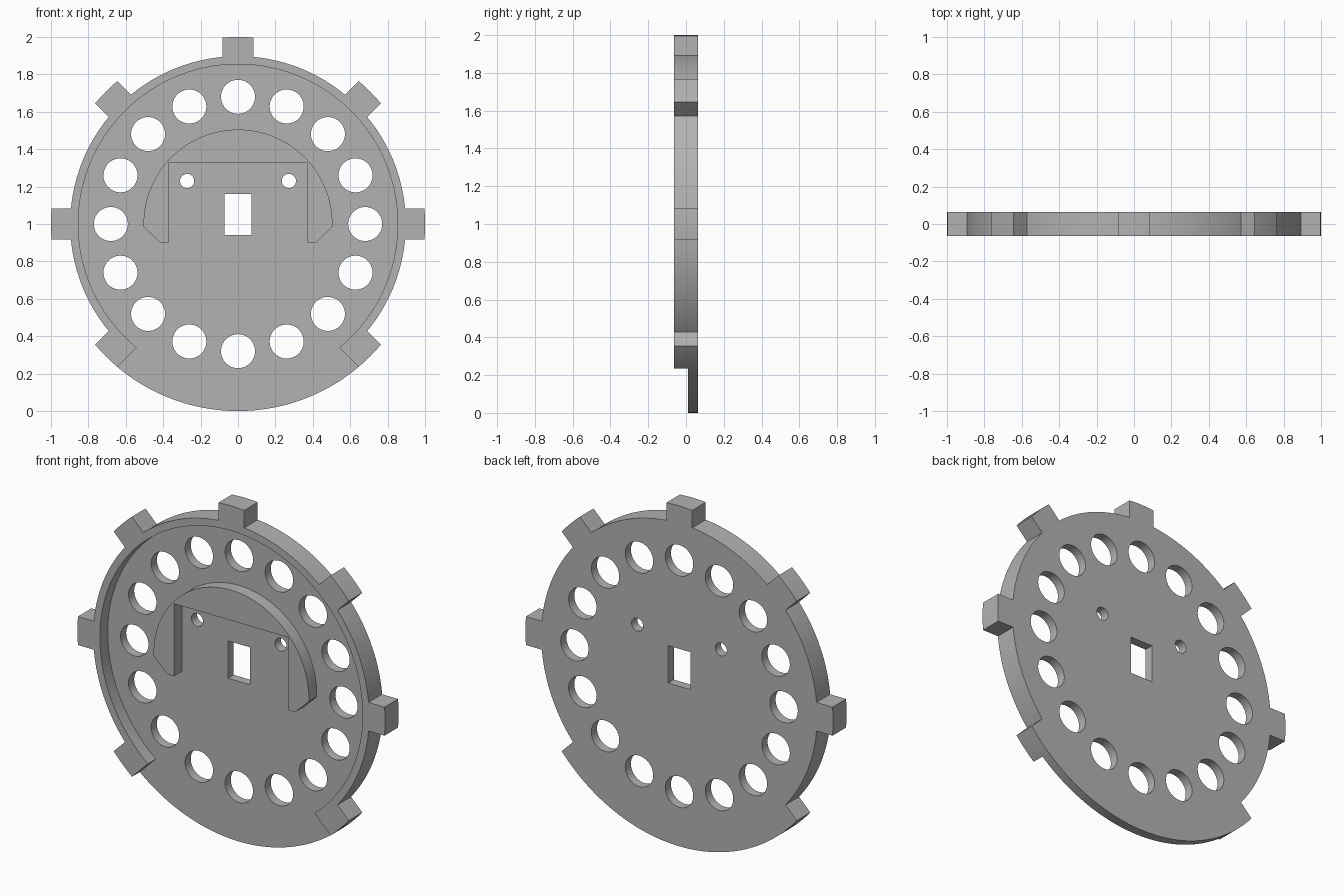
import bpy, math
from mathutils import Matrix

FRONT, STEP, BACK = -0.063, 0.01, 0.063   # depth levels along y
CENTRE = 1.0                              # height of the wheel centre
R_TIP, R_EDGE, R_RIM, TAB = 1.0, 0.897, 0.854, 0.084

old = bpy.data.objects.get("Cube")
if old:
    bpy.data.objects.remove(old, do_unlink=True)

grey = bpy.data.materials.new("plain grey")
grey.use_nodes = True
grey.diffuse_color = (0.45, 0.45, 0.45, 1)
grey.node_tree.nodes["Principled BSDF"].inputs["Base Color"].default_value = (0.45, 0.45, 0.45, 1)


def arc(r, start, end, n, cx=0, cy=0):
    """Points on an arc, angles in radians."""
    return [(cx + r * math.cos(start + (end - start) * i / n),
             cy + r * math.sin(start + (end - start) * i / n)) for i in range(n + 1)]


def circle(r, cx, cy, n=40):
    return arc(r, 0, math.tau, n, cx, cy)[:-1]


def slab(name, loops, y0, y1):
    """Fill closed loops (inner ones become holes) and extrude from y0 to y1."""
    curve = bpy.data.curves.new(name, "CURVE")
    curve.dimensions, curve.fill_mode = "2D", "BOTH"
    curve.extrude = (y1 - y0) / 2
    for loop in loops:
        spline = curve.splines.new("POLY")
        spline.points.add(len(loop) - 1)
        for point, (x, y) in zip(spline.points, loop):
            point.co = (x, y, 0, 1)
        spline.use_cyclic_u = True
    helper = bpy.data.objects.new(name + "_outline", curve)
    bpy.context.collection.objects.link(helper)
    graph = bpy.context.evaluated_depsgraph_get()
    mesh = bpy.data.meshes.new_from_object(helper.evaluated_get(graph))
    bpy.data.objects.remove(helper, do_unlink=True)
    mesh.transform(Matrix.Translation((0, (y0 + y1) / 2, CENTRE)) @ Matrix.Rotation(math.pi / 2, 4, "X"))
    mesh.materials.clear()
    mesh.materials.append(grey)
    obj = bpy.data.objects.new(name, mesh)
    bpy.context.collection.objects.link(obj)
    # Weld caps to walls and smooth the round walls
    bpy.ops.object.select_all(action="DESELECT")
    obj.select_set(True)
    bpy.context.view_layer.objects.active = obj
    bpy.ops.object.mode_set(mode="EDIT")
    bpy.ops.mesh.select_all(action="SELECT")
    bpy.ops.mesh.remove_doubles(threshold=0.0001)
    bpy.ops.mesh.normals_make_consistent(inside=False)
    bpy.ops.object.mode_set(mode="OBJECT")
    bpy.ops.object.shade_smooth_by_angle(angle=math.radians(30))
    return obj


# Toothed edge: seven tabs joined by arcs, open at the bottom
tip, root = math.asin(TAB / R_TIP), math.asin(TAB / R_EDGE)
edge = []
for k in range(-1, 6):
    a = k * math.pi / 4
    edge += arc(R_TIP, a - tip, a + tip, 6)
    if k < 5:
        edge += arc(R_EDGE, a + root, a + math.pi / 4 - root, 20)

# Back plate with a wide lower lip and all its through holes
lip = arc(R_TIP, 5 * math.pi / 4 + tip, 7 * math.pi / 4 - tip, 44)[1:-1]
holes = [circle(0.091, 0.68 * math.cos(i * math.pi / 8), 0.68 * math.sin(i * math.pi / 8)) for i in range(16)]
holes += [circle(0.038, side * 0.272, 0.23, 24) for side in (-1, 1)]
holes.append([(-0.072, -0.06), (0.072, -0.06), (0.072, 0.16), (-0.072, 0.16)])
slab("back_plate", [edge + lip] + holes, STEP, BACK)

# Raised rim with the tabs, ending at the lower two tabs
inner = math.asin(TAB / R_RIM)
slab("toothed_rim", [edge + arc(R_RIM, 5 * math.pi / 4 + inner, -math.pi / 4 - inner, 120)], FRONT, STEP)

# Raised arch around the square opening
legs = [(-0.417, -0.1), (-0.372, -0.1), (-0.372, 0.326), (0.372, 0.326), (0.372, -0.1), (0.417, -0.1)]
slab("centre_arch", [arc(0.505, -0.03, math.pi + 0.03, 72) + legs], FRONT, STEP)
